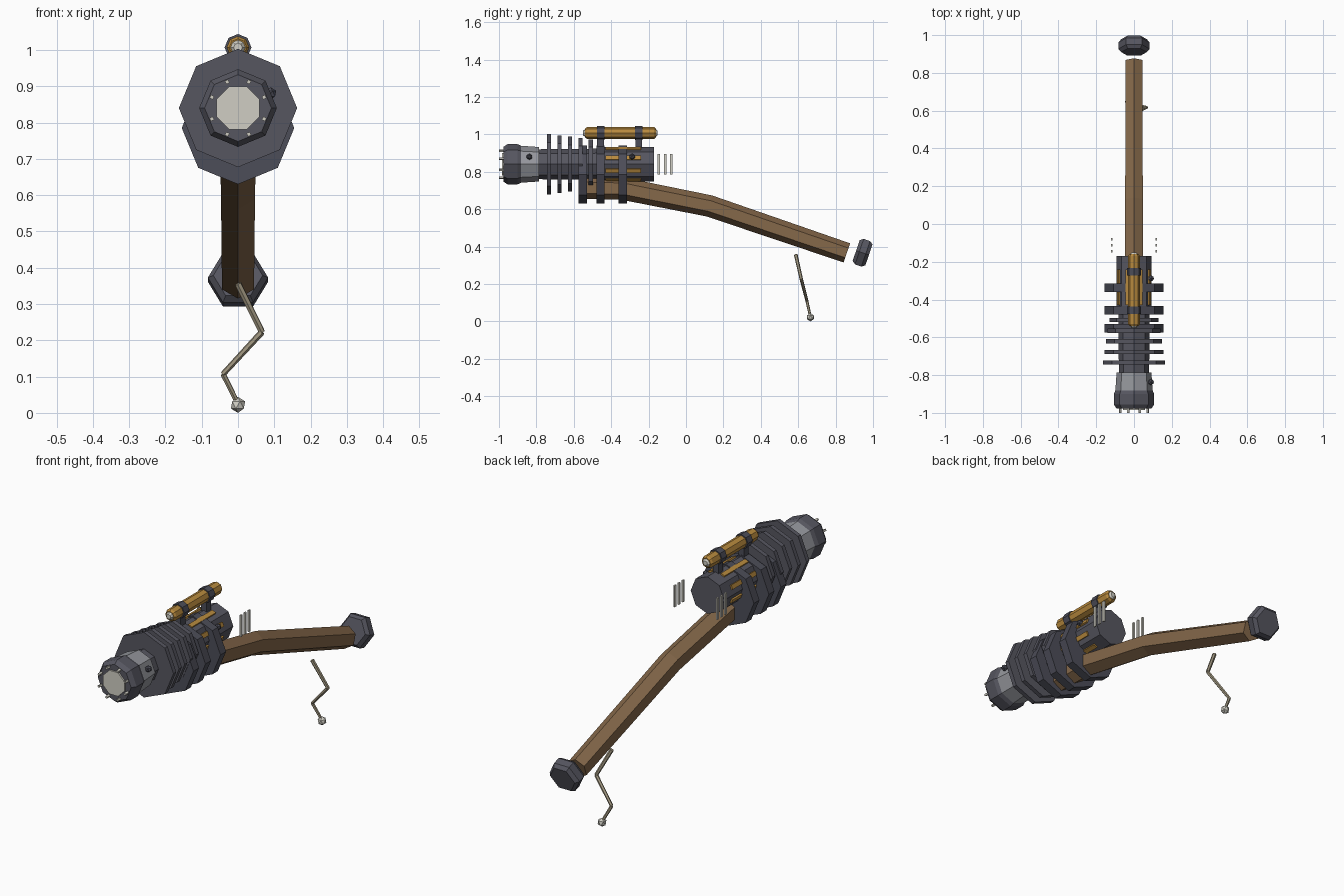
import bpy, bmesh, math
from mathutils import Vector

if "Cube" in bpy.data.objects:
    bpy.data.objects.remove(bpy.data.objects["Cube"])

def srgb(r, g, b):
    f = lambda c: (c / 255 / 12.92) if c < 11 else ((c / 255 + 0.055) / 1.055) ** 2.4
    return (f(r), f(g), f(b), 1)

def material(name, *rgb):
    m = bpy.data.materials.new(name)
    m.diffuse_color = srgb(*rgb)
    m.use_nodes = True
    m.node_tree.nodes["Principled BSDF"].inputs["Base Color"].default_value = m.diffuse_color
    return m

IRON = material("dark iron", 86, 86, 96)
BAND = material("band iron", 76, 77, 88)
STEEL = material("light steel", 150, 152, 158)
BRASS = material("brass", 184, 138, 62)
WOOD = material("wood", 133, 104, 74)
PALE = material("pale bone", 208, 206, 196)
CORD = material("cord", 165, 155, 132)

def finish(name, bm, mat):
    bmesh.ops.recalc_face_normals(bm, faces=bm.faces)
    me = bpy.data.meshes.new(name)
    bm.to_mesh(me)
    bm.free()
    me.materials.append(mat)
    ob = bpy.data.objects.new(name, me)
    bpy.context.collection.objects.link(ob)
    return ob

def loft(name, rings, mat, n=8, start=0.0):
    """rings: (y, z, half width, half height, tilt) joined into one capped solid"""
    bm = bmesh.new()
    loops = []
    for y, z, rx, rz, tilt in rings:
        loop = []
        for i in range(n):
            a = start + math.tau * i / n
            u = rz * math.sin(a)
            loop.append(bm.verts.new((rx * math.cos(a), y + u * math.sin(tilt), z + u * math.cos(tilt))))
        loops.append(loop)
    for p, q in zip(loops, loops[1:]):
        for i in range(n):
            j = (i + 1) % n
            bm.faces.new((p[i], p[j], q[j], q[i]))
    bm.faces.new(loops[0])
    bm.faces.new(loops[-1])
    return finish(name, bm, mat)

def turned(name, profile, z, mat, n=8, start=0.0):
    """profile: (y, radius) turned around a y axis at height z"""
    return loft(name, [(y, z, r, r, 0) for y, r in profile], mat, n, start)

def box(name, loc, size, mat, roll=0.0):
    bm = bmesh.new()
    bmesh.ops.create_cube(bm, size=1)
    for v in bm.verts:
        v.co = Vector(c * s for c, s in zip(v.co, size))
    ob = finish(name, bm, mat)
    ob.location = loc
    ob.rotation_euler = (0, roll, 0)
    return ob

def ball(name, loc, r, mat, sub=1):
    bm = bmesh.new()
    bmesh.ops.create_icosphere(bm, subdivisions=sub, radius=r)
    ob = finish(name, bm, mat)
    ob.location = loc
    return ob

def rod(name, a, b, r1, r2, mat):
    a, b = Vector(a), Vector(b)
    bm = bmesh.new()
    bmesh.ops.create_cone(bm, cap_ends=True, segments=6, radius1=r1, radius2=r2, depth=(b - a).length)
    ob = finish(name, bm, mat)
    ob.location = (a + b) / 2
    ob.rotation_euler = (b - a).to_track_quat('Z', 'Y').to_euler()
    return ob

AX = 0.84  # barrel axis height

# barrel, breech and muzzle
turned("barrel", [(-0.79, 0.08), (-0.40, 0.084)], AX, IRON)
turned("breech", [(-0.435, 0.093), (-0.17, 0.093)], AX, IRON)
turned("muzzle_sleeve", [(-0.90, 0.1), (-0.785, 0.092)], AX, STEEL)
turned("muzzle_ring", [(-0.977, 0.092), (-0.955, 0.107), (-0.90, 0.107), (-0.875, 0.096)], AX, IRON)
turned("muzzle_bore", [(-0.985, 0.064), (-0.97, 0.064)], AX, PALE, start=math.pi / 8)

# teeth round the muzzle and brass strips along the breech
for i in range(8):
    a = math.pi / 8 + i * math.pi / 4
    c, s = math.cos(a), math.sin(a)
    box("muzzle_tooth", (0.078 * c, -0.983, AX + 0.078 * s), (0.01, 0.034, 0.01), PALE, -a)
    box("breech_strip", (0.087 * c, -0.335, AX + 0.087 * s), (0.014, 0.19, 0.022), BRASS, -a)

# cooling fins, shrinking toward the breech
for i in range(5):
    y = -0.733 + 0.056 * i
    r = 0.163 - 0.008 * i
    turned("cooling_fin", [(y - 0.011, r), (y + 0.011, r)], AX, IRON)

# bands clamping the barrel to the stock
for y in (-0.552, -0.457, -0.338):
    turned("clamp_band", [(y - 0.022, 0.155), (y + 0.022, 0.155)], 0.785, BAND)

# side knobs
for y in (-0.837, -0.288):
    ball("side_knob", (0.09, y, 0.88), 0.017, BAND)

# sighting tube with lenses, rings and posts
turned("sight_tube", [(-0.54, 0.024), (-0.53, 0.031), (-0.17, 0.031), (-0.16, 0.024)], 1.007, BRASS)
turned("sight_lens_front", [(-0.55, 0.012), (-0.538, 0.022)], 1.007, PALE)
turned("sight_lens_back", [(-0.162, 0.022), (-0.152, 0.012)], 1.007, PALE)
for y in (-0.457, -0.252):
    turned("sight_ring", [(y - 0.02, 0.037), (y + 0.02, 0.037)], 1.007, BAND)
    box("sight_post", (0, y, 0.945), (0.03, 0.036, 0.09), BAND)

# tally bars behind the breech
for x in (-0.118, 0.118):
    for y in (-0.145, -0.112, -0.08):
        box("tally_bar", (x, y, 0.84), (0.008, 0.013, 0.108), PALE)

# bent six-sided stock and its end cap
loft("stock", [(-0.56, 0.715, 0.056, 0.06, 0), (-0.34, 0.71, 0.056, 0.06, 0.1),
               (0.125, 0.617, 0.054, 0.058, 0.26), (0.86, 0.366, 0.051, 0.054, 0.33)],
     WOOD, 6, math.pi / 6)
TILT = 0.33
cap = []
for d, r in ((-0.036, 0.068), (-0.018, 0.083), (0.018, 0.083), (0.036, 0.068)):
    cap.append((0.944 + d * math.cos(TILT), 0.367 - d * math.sin(TILT), r, r, TILT))
loft("stock_cap", cap, IRON, 6)

# zigzag cord with a bead
path = [(0, 0.587, 0.356), (0.066, 0.617, 0.223), (-0.041, 0.647, 0.107), (0, 0.665, 0.025)]
for i, (a, b) in enumerate(zip(path, path[1:])):
    rod("cord_link", a, b, 0.010 - 0.001 * i, 0.009 - 0.001 * i, CORD)
ball("cord_bead", (0, 0.665, 0.022), 0.022, PALE)
